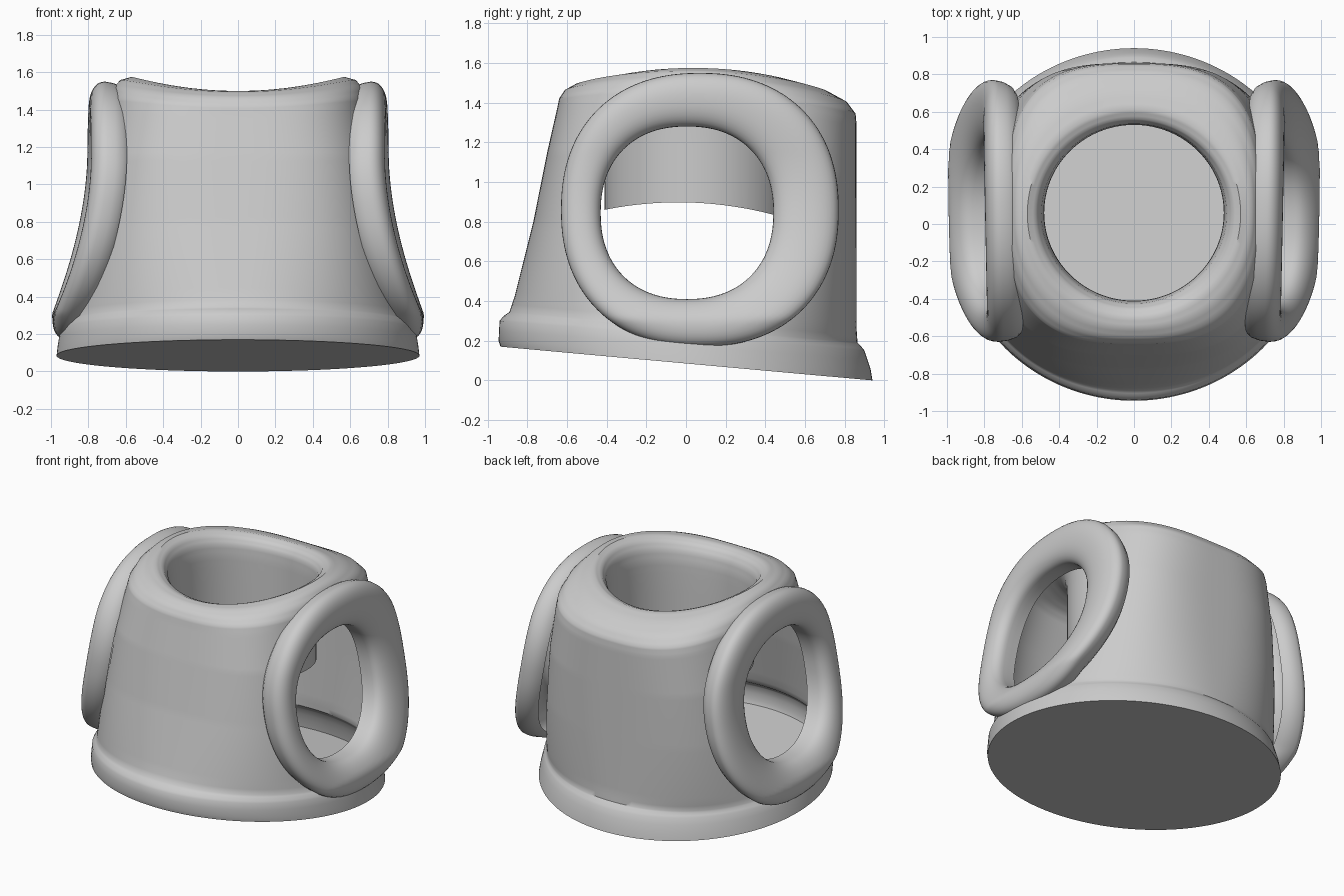
import bpy, bmesh, math

if "Cube" in bpy.data.objects:
    bpy.data.objects.remove(bpy.data.objects["Cube"])

SEG = 160


def power(v, n):
    return math.copysign(abs(v) ** (2 / n), v)


def finish(bm, name, angle=40):
    bmesh.ops.recalc_face_normals(bm, faces=bm.faces)
    mesh = bpy.data.meshes.new(name)
    bm.to_mesh(mesh)
    bm.free()
    obj = bpy.data.objects.new(name, mesh)
    bpy.context.collection.objects.link(obj)
    bpy.ops.object.select_all(action='DESELECT')
    obj.select_set(True)
    bpy.context.view_layer.objects.active = obj
    bpy.ops.object.shade_smooth_by_angle(angle=math.radians(angle))
    return obj


# Torso sections: front y, back y, half width, front z, back z, side lift, squareness, steps
base = [
    (-.935, .94, .97, .17, .00, 0, 2, 1),
    (-.945, .93, .965, .20, .06, 0, 2, 2),
    (-.94, .90, .95, .30, .15, 0, 2, 2),
    (-.92, .88, .935, .325, .175, 0, 2.02, 2),
    (-.89, .865, .915, .345, .19, 0, 2.1, 2),
    (-.865, .86, .89, .42, .26, 0, 2.25, 14),
    (-.77, .86, .81, .80, .65, 0, 2.7, 14),
    (-.70, .86, .74, 1.15, 1.02, .02, 3.0, 12),
    (-.65, .86, .69, 1.37, 1.29, .06, 2.9, 4),
]
collar = [
    (-.64, .855, .685, 1.42, 1.345, .065, 2.8, 3),
    (-.61, .81, .67, 1.465, 1.405, .075, 2.5, 3),
    (-.555, .71, .63, 1.495, 1.46, .08, 2.25, 3),
    (-.50, .61, .57, 1.50, 1.49, .08, 2.05, 3),
    (-.455, .56, .525, 1.48, 1.47, .075, 2, 3),
    (-.425, .535, .495, 1.435, 1.43, .065, 2, 3),
    (-.412, .53, .482, 1.36, 1.35, .06, 2, 3),
    (-.41, .53, .48, 1.28, 1.26, .06, 2, 3),
    (-.41, .53, .48, .86, .81, .06, 2, 0),
]


def loft(sections):
    bm = bmesh.new()
    rings = []
    for k, s in enumerate(sections):
        nxt = sections[min(k + 1, len(sections) - 1)]
        steps = s[7] if k < len(sections) - 1 else 1
        for m in range(steps):
            f = m / steps
            yf, yb, hx, zf, zb, lift, n = [a + (b - a) * f for a, b in zip(s[:7], nxt[:7])]
            ring = []
            for i in range(SEG):
                t = 2 * math.pi * i / SEG
                c, d = power(math.cos(t), n), power(math.sin(t), n)
                z = zf + (zb - zf) * (d + 1) / 2 + lift * c * c
                ring.append(bm.verts.new((hx * c, (yf + yb) / 2 + (yb - yf) / 2 * d, z)))
            rings.append(ring)
    for a, b in zip(rings, rings[1:]):
        for i in range(SEG):
            j = (i + 1) % SEG
            bm.faces.new((a[i], a[j], b[j], b[i]))
    return bm, rings


# Torso shell with collar, inner neck sleeve and closed floor
bm, rings = loft(base + collar)
bm.faces.new(rings[0])


# Arm openings, their cut edges hidden behind the cuffs
def in_arm_hole(f):
    p = f.calc_center_median()
    return abs(p.x) > .52 and (abs(p.y - .05) / .595) ** 2.2 + (abs(p.z - .857) / .59) ** 2.2 < 1


bmesh.ops.delete(bm, geom=[f for f in bm.faces if len(f.verts) == 4 and in_arm_hole(f)], context='FACES')
finish(bm, "torso_shell")

# Cuff cross-section: (0 = inner rim, 1 = outer rim; sideways offset)
ARC = 16
section = [(.80, -.105), (.90, -.085), (.97, -.045)]
for k in range(ARC + 1):
    p = math.pi * k / ARC
    section.append((.5 + .5 * power(math.cos(p), 2.2), .085 * power(math.sin(p), 2.2)))
section += [(0, -.04), (0, -.09)]


# Arm cuffs: padded open-backed rings bent outward at the bottom
def arm_cuff(side, name):
    bm = bmesh.new()
    loops = []
    for i in range(SEG):
        t = 2 * math.pi * i / SEG
        c, d = power(math.cos(t), 2.25), power(math.sin(t), 2.25)
        loop = []
        for u, off in section:
            y = .005 + .065 * u + (.435 + .265 * u) * c
            z = .845 + .015 * u + (.435 + .255 * u) * d
            # leaning centre line, levelling off towards the lower edge
            drop = max(0, 1.15 - max(z, .31 + .15 * (z - .31))) / .98
            x = .71 + .255 * drop ** 1.8 + .02 * y
            loop.append(bm.verts.new((side * (x + off), y, z)))
        loops.append(loop)
    for i in range(SEG):
        a, b = loops[i], loops[(i + 1) % SEG]
        for k in range(len(a) - 1):
            bm.faces.new((a[k], a[k + 1], b[k + 1], b[k]))
    finish(bm, name, 60)


arm_cuff(1, "right_arm_cuff")
arm_cuff(-1, "left_arm_cuff")
